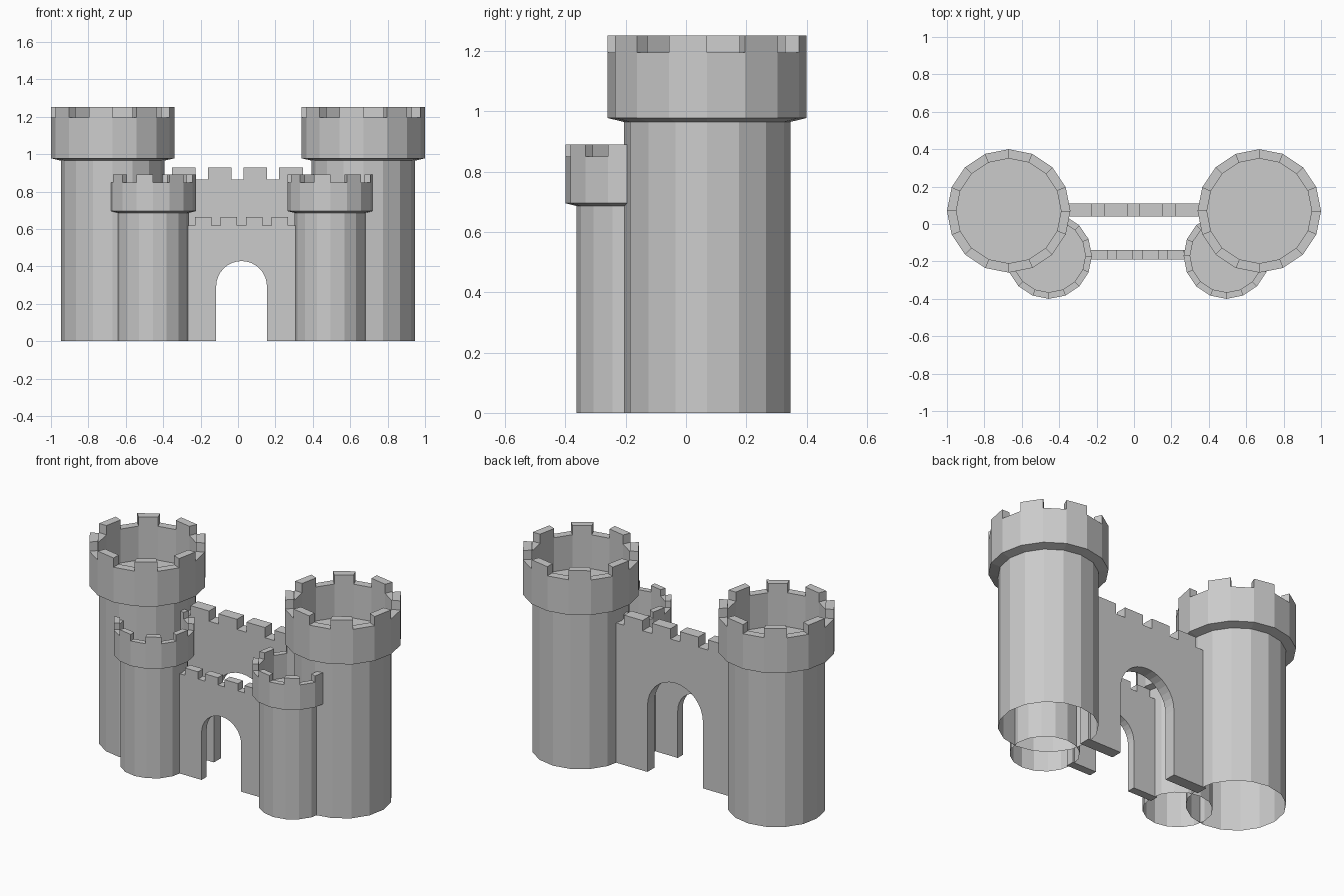
import bpy, bmesh
from math import cos, sin, pi

if "Cube" in bpy.data.objects:
    bpy.data.objects.remove(bpy.data.objects["Cube"])

SIDES = 16


def finish(bm, name, location, scale):
    me = bpy.data.meshes.new(name)
    for v in bm.verts:
        v.co = [c * s for c, s in zip(v.co, scale)]
    bm.to_mesh(me)
    bm.free()
    ob = bpy.data.objects.new(name, me)
    ob.location = location
    bpy.context.collection.objects.link(ob)
    return ob


# Round tower: open-bottomed shaft, flared head, sunken floor, alternating merlons
def tower(name, x, y, s=1.0, sz=1.0):
    profile = [(0.276, 0), (0.276, 0.965), (0.33, 0.978), (0.33, 1.195),
               (0.28, 1.195), (0.28, 0.985)]
    bm = bmesh.new()
    rings = [[bm.verts.new((r * cos(2 * pi * k / SIDES), r * sin(2 * pi * k / SIDES), z))
              for k in range(SIDES)] for r, z in profile]
    rim = []
    for i, (a, b) in enumerate(zip(rings, rings[1:])):
        for k in range(SIDES):
            n = (k + 1) % SIDES
            f = bm.faces.new((a[k], a[n], b[n], b[k]))
            if i == 3 and k % 2:
                rim.append(f)
    bm.faces.new(rings[-1])
    res = bmesh.ops.extrude_discrete_faces(bm, faces=rim)
    for f in res["faces"]:
        for v in f.verts:
            v.co.z = 1.252
    return finish(bm, name, (x, y, 0), (s, s, sz))


# Curtain wall: crenellated outline with an arched gateway, extruded in depth
def wall(name, x, y, s=1.0):
    half, arch_r, spring, low, top, depth = 0.42, 0.19, 0.41, 0.865, 0.928, 0.07
    pts = [(arch_r, 0), (half, 0), (half, low)]
    for i in (1.5, 0.5, -0.5, -1.5):
        c = i * 0.191
        pts += [(c + 0.063, low), (c + 0.063, top), (c - 0.063, top), (c - 0.063, low)]
    pts += [(-half, low), (-half, 0), (-arch_r, 0)]
    pts += [(-arch_r * cos(pi * k / 16), spring + arch_r * sin(pi * k / 16))
            for k in range(17)]
    bm = bmesh.new()
    face = bm.faces.new([bm.verts.new((px, -depth / 2, pz)) for px, pz in pts])
    ext = bmesh.ops.extrude_face_region(bm, geom=[face], use_keep_orig=True)
    moved = [g for g in ext["geom"] if isinstance(g, bmesh.types.BMVert)]
    bmesh.ops.translate(bm, verts=moved, vec=(0, depth, 0))
    bmesh.ops.recalc_face_normals(bm, faces=bm.faces)
    return finish(bm, name, (x, y, 0), (s, s, s))


# Rear keep: two large towers and the tall wall
for side, label in ((-1, "left"), (1, "right")):
    tower("large_tower_" + label, side * 0.67, 0.07)
    # Front gatehouse towers, set slightly off centre
    tower("small_tower_" + label, 0.02 + side * 0.475, -0.17, 0.697, 0.711)
wall("rear_wall", -0.003, 0.075)
wall("front_wall", 0.019, -0.165, 0.714)
